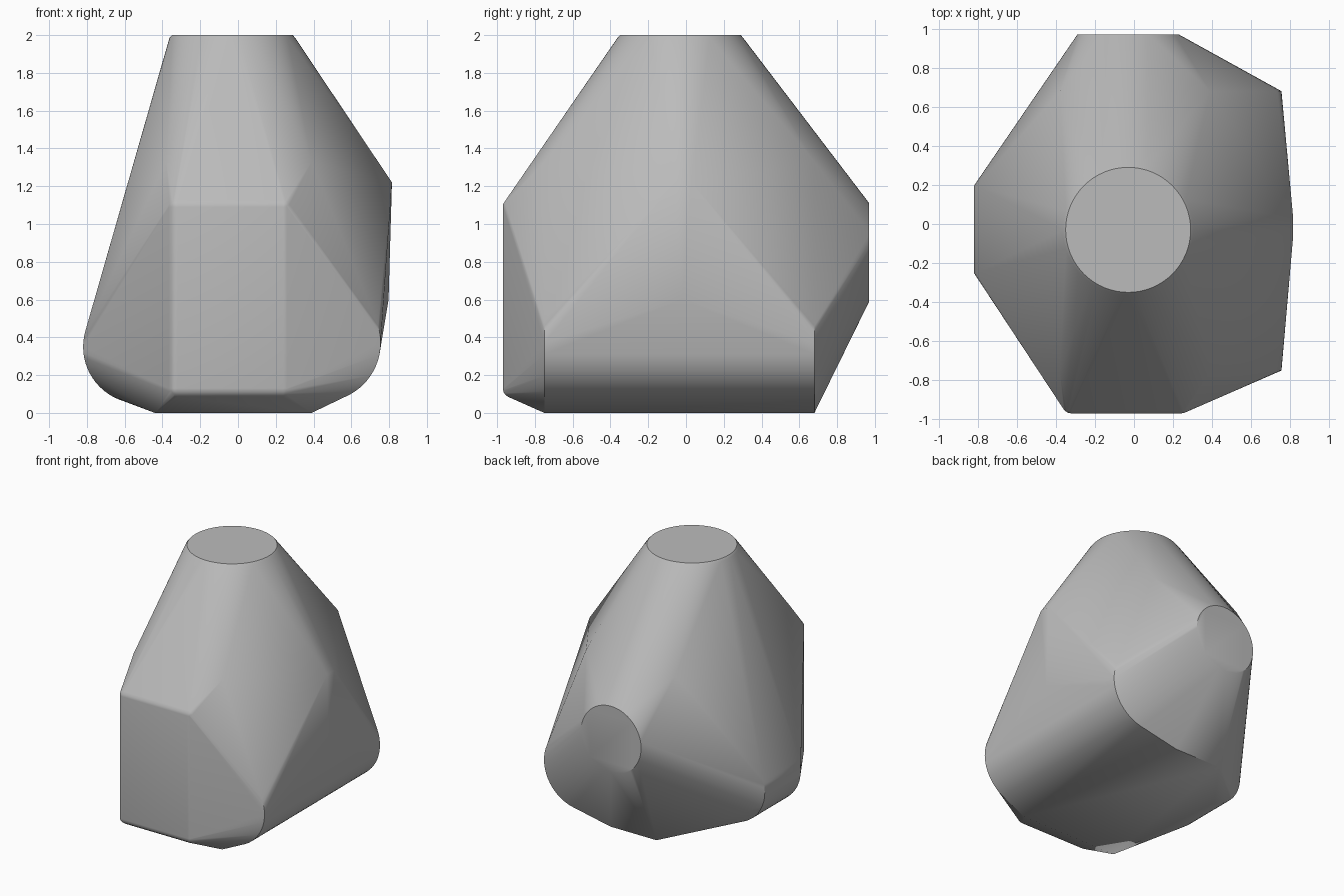
import bpy, bmesh, math
from mathutils import Vector

cube = bpy.data.objects.get("Cube")
if cube:
    bpy.data.objects.remove(cube)

AXES = {"y": (Vector((1, 0, 0)), Vector((0, 0, 1))),
        "z": (Vector((1, 0, 0)), Vector((0, 1, 0)))}


def ring(center, radius, axis, count=64):
    """Circle of points around the given axis."""
    u, v = AXES[axis]
    turns = [math.tau * i / count for i in range(count)]
    return [Vector(center) + radius * (u * math.cos(t) + v * math.sin(t)) for t in turns]


def lying_cylinder(x, z, radius, y_front, y_back):
    return ring((x, y_front, z), radius, "y") + ring((x, y_back, z), radius, "y")


def rounded_plate(x0, x1, y, z0, z1, r, steps=4):
    """Front panel with corners and rim rounded by spherical corners."""
    points = []
    for cx, sx in ((x0 + r, -1), (x1 - r, 1)):
        for cz, sz in ((z0 + r, -1), (z1 - r, 1)):
            for i in range(steps + 1):
                a = math.pi / 2 * i / steps
                for j in range(steps + 1):
                    b = math.pi / 2 * j / steps
                    points.append(Vector((cx + sx * r * math.sin(a) * math.cos(b),
                                          y + r - r * math.cos(a),
                                          cz + sz * r * math.sin(a) * math.sin(b))))
    return points


points = []
# Round top cap with a tiny softened rim
points += ring((-0.03, -0.03, 2.0), 0.32, "z") + ring((-0.03, -0.03, 1.985), 0.333, "z")
# Round back cap
points += ring((-0.03, 0.97, 0.85), 0.26, "y")
# Rounded lower sides
points += lying_cylinder(0.445, 0.37, 0.31, -0.75, 0.68)
points += lying_cylinder(-0.52, 0.35, 0.30, -0.25, 0.195)
# Front panel
points += rounded_plate(-0.37, 0.29, -0.97, 0.08, 1.14, 0.05)
# Shoulders
points += [Vector((x, y, 1.33)) for x in (-0.38, 0.39) for y in (-0.75, 0.68)]
# Side peak
points += [Vector(p) for p in ((0.815, -0.06, 1.22), (0.815, 0.03, 1.22), (0.797, -0.02, 0.6))]
# Flat foot
points += [Vector((x, y, 0)) for x, y in
           ((-0.44, -0.75), (0.39, -0.75), (0.18, 0.68), (-0.22, 0.68))]

# Wrap everything in one convex skin
bm = bmesh.new()
for p in points:
    bm.verts.new(p)
bmesh.ops.remove_doubles(bm, verts=bm.verts, dist=0.0005)
hull = bmesh.ops.convex_hull(bm, input=bm.verts)
inner = {g for g in hull["geom_interior"] + hull["geom_unused"] if isinstance(g, bmesh.types.BMVert)}
bmesh.ops.delete(bm, geom=list(inner), context="VERTS")
bmesh.ops.dissolve_limit(bm, angle_limit=math.radians(0.3), verts=bm.verts, edges=bm.edges)
bmesh.ops.recalc_face_normals(bm, faces=bm.faces)
mesh = bpy.data.meshes.new("faceted_body")
bm.to_mesh(mesh)
bm.free()

body = bpy.data.objects.new("faceted_body", mesh)
bpy.context.collection.objects.link(body)

# Plain grey
grey = bpy.data.materials.new("plain_grey")
grey.use_nodes = True
color = (0.5, 0.5, 0.5, 1)
grey.diffuse_color = color
grey.node_tree.nodes["Principled BSDF"].inputs["Base Color"].default_value = color
mesh.materials.append(grey)

bpy.ops.object.select_all(action="DESELECT")
body.select_set(True)
bpy.context.view_layer.objects.active = body
bpy.ops.object.shade_smooth_by_angle(angle=math.radians(30))
